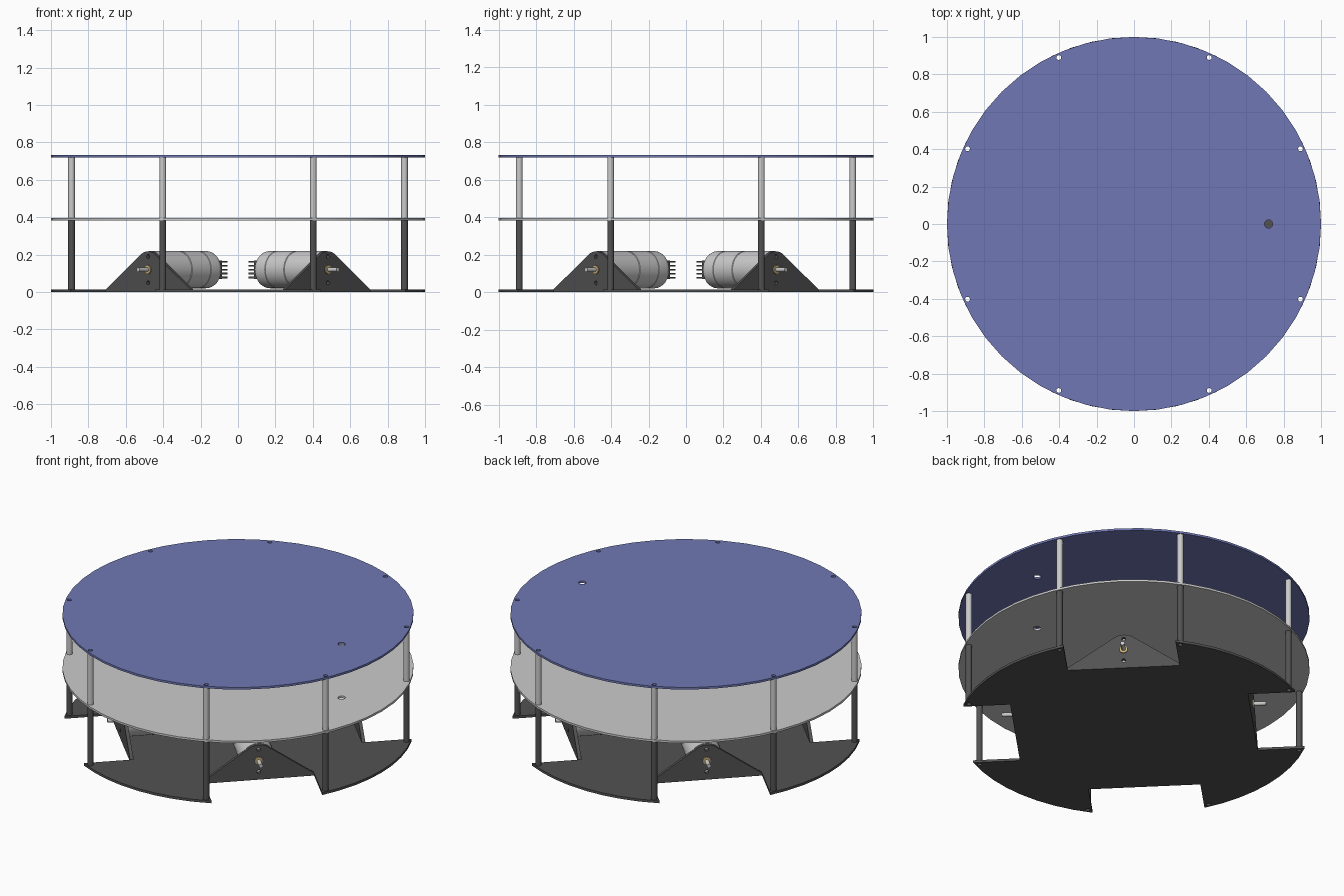
import bpy, bmesh
from math import sin, cos, pi, radians, asin, sqrt
from mathutils import Matrix, Vector

if "Cube" in bpy.data.objects:
    bpy.data.objects.remove(bpy.data.objects["Cube"])


def material(name, rgb):
    m = bpy.data.materials.new(name)
    m.diffuse_color = (*rgb, 1)
    m.use_nodes = True
    m.node_tree.nodes["Principled BSDF"].inputs["Base Color"].default_value = m.diffuse_color
    return m


BLUE = material("blue", (0.16, 0.19, 0.46))
DARK = material("dark_grey", (0.085, 0.085, 0.085))
GOLD = material("brass", (0.65, 0.5, 0.22))


def add(name, bm, matrix=Matrix(), mat=None):
    bmesh.ops.remove_doubles(bm, verts=bm.verts, dist=1e-5)
    bmesh.ops.recalc_face_normals(bm, faces=bm.faces)
    me = bpy.data.meshes.new(name)
    bm.to_mesh(me)
    bm.free()
    ob = bpy.data.objects.new(name, me)
    ob.matrix_world = matrix
    if mat:
        me.materials.append(mat)
    bpy.context.collection.objects.link(ob)
    return ob


def circle(x, y, r, n=20):
    return [(x + r * cos(2 * pi * i / n), y + r * sin(2 * pi * i / n)) for i in range(n)]


def prism(name, loops, lo, hi, matrix=Matrix(), mat=None):
    """Extrude an outline with holes from lo to hi along local z."""
    cu = bpy.data.curves.new(name, 'CURVE')
    cu.dimensions, cu.fill_mode, cu.extrude = '2D', 'BOTH', (hi - lo) / 2
    for loop in loops:
        sp = cu.splines.new('POLY')
        sp.points.add(len(loop) - 1)
        for p, (x, y) in zip(sp.points, loop):
            p.co = (x, y, 0, 1)
        sp.use_cyclic_u = True
    tmp = bpy.data.objects.new("tmp", cu)
    bpy.context.collection.objects.link(tmp)
    me = tmp.evaluated_get(bpy.context.evaluated_depsgraph_get()).to_mesh()
    bm = bmesh.new()
    bm.from_mesh(me)
    bpy.data.objects.remove(tmp)
    bpy.data.curves.remove(cu)
    bmesh.ops.translate(bm, verts=bm.verts, vec=(0, 0, (lo + hi) / 2))
    return add(name, bm, matrix, mat)


def lathe(name, profile, matrix, mat=None, n=32):
    """Revolve (position, radius) points around local z."""
    bm = bmesh.new()
    vs = [bm.verts.new((r, 0, p)) for p, r in profile]
    es = [bm.edges.new(e) for e in zip(vs, vs[1:])]
    bmesh.ops.spin(bm, geom=vs + es, cent=(0, 0, 0), axis=(0, 0, 1),
                   angle=2 * pi, steps=n)
    return add(name, bm, matrix, mat)


def boxes(name, items, matrix, mat=None):
    bm = bmesh.new()
    for centre, size in items:
        bmesh.ops.create_cube(bm, size=1, matrix=Matrix.Translation(centre)
                              @ Matrix.Diagonal((*size, 1)))
    return add(name, bm, matrix, mat)


# Standoff positions
A, B = 0.402, 0.890
posts = [(sx * x, sy * y) for x, y in ((A, B), (B, A)) for sx in (1, -1) for sy in (1, -1)]
screw_holes = [circle(x, y, 0.013, 12) for x, y in posts]

# Round upper plates with a cable hole
disc = circle(0, 0, 1, 48)
cable = circle(0.72, 0, 0.022)
prism("top_plate", [disc, cable] + screw_holes, 0.72, 0.733, mat=BLUE)
prism("middle_plate", [disc, cable] + screw_holes, 0.383, 0.396)

# Base plate with four diagonal wheel notches
W, R = 0.32, 0.68
edge, gap = sqrt(1 - W * W), asin(W)
outline = []
for k in range(4):
    a = radians(45 + 90 * k)
    for r, t in ((edge, -W), (R, -W), (R, W), (edge, W)):
        outline.append((r * cos(a) - t * sin(a), r * sin(a) + t * cos(a)))
    span = pi / 2 - 2 * gap
    outline += [(cos(a + gap + span * i / 8), sin(a + gap + span * i / 8)) for i in range(1, 8)]
prism("base_plate", [outline] + screw_holes, 0, 0.015, mat=DARK)

# Hollow standoffs
for x, y in posts:
    tube = [circle(0, 0, 0.018), circle(0, 0, 0.013, 12)]
    at = Matrix.Translation((x, y, 0))
    prism("lower_standoff", tube, 0.015, 0.383, at, DARK)
    prism("upper_standoff", tube, 0.396, 0.72, at)

# Motor units: local x sideways, y up, z radially outward
H = 0.12
arc = [(0.098 * cos(radians(t)), H + 0.098 * sin(radians(t))) for t in range(50, 131, 8)]
bracket = [(-W, 0.015), (W, 0.015)] + arc
body = [(0.66, 0), (0.66, 0.1), (0.455, 0.1), (0.452, 0.097), (0.448, 0.097), (0.445, 0.1),
        (0.31, 0.1), (0.308, 0.098), (0.304, 0.098), (0.302, 0.1)]
body += [(0.245 - 0.045 * sin(t * pi / 12), 0.055 + 0.045 * cos(t * pi / 12)) for t in range(7)]
body += [(0.2, 0)]
for k in range(4):
    a = radians(45 + 90 * k)
    frame = Matrix(((-sin(a), 0, cos(a), 0), (cos(a), 0, sin(a), 0),
                    (0, 1, 0, 0), (0, 0, 0, 1)))
    axle = frame @ Matrix.Translation((0, H, 0))
    prism("motor_bracket", [bracket, circle(0, H, 0.024), circle(0, H + 0.07, 0.011, 12),
                            circle(0, H - 0.07, 0.011, 12)], 0.66, R, frame, DARK)
    lathe("motor_body", body, axle)
    lathe("shaft_bushing", [(0.655, 0), (0.655, 0.024), (0.688, 0.024), (0.688, 0)], axle, GOLD, 20)
    lathe("drive_shaft", [(0.65, 0), (0.65, 0.012), (0.755, 0.012), (0.755, 0)], axle, n=16)
    # Connector block and its row of pins
    pins = [((0, 0, 0.185), (0.09, 0.1, 0.04))]
    pins += [((x, -0.042 + 0.021 * i, 0.145), (0.012, 0.009, 0.05))
             for i in range(5) for x in (-0.035, 0.035)]
    boxes("motor_connector", pins, axle, DARK)

# Smooth round sides, keep edges sharp
for ob in bpy.context.collection.objects:
    ob.select_set(True)
    bpy.context.view_layer.objects.active = ob
bpy.ops.object.shade_smooth_by_angle(angle=radians(32))
